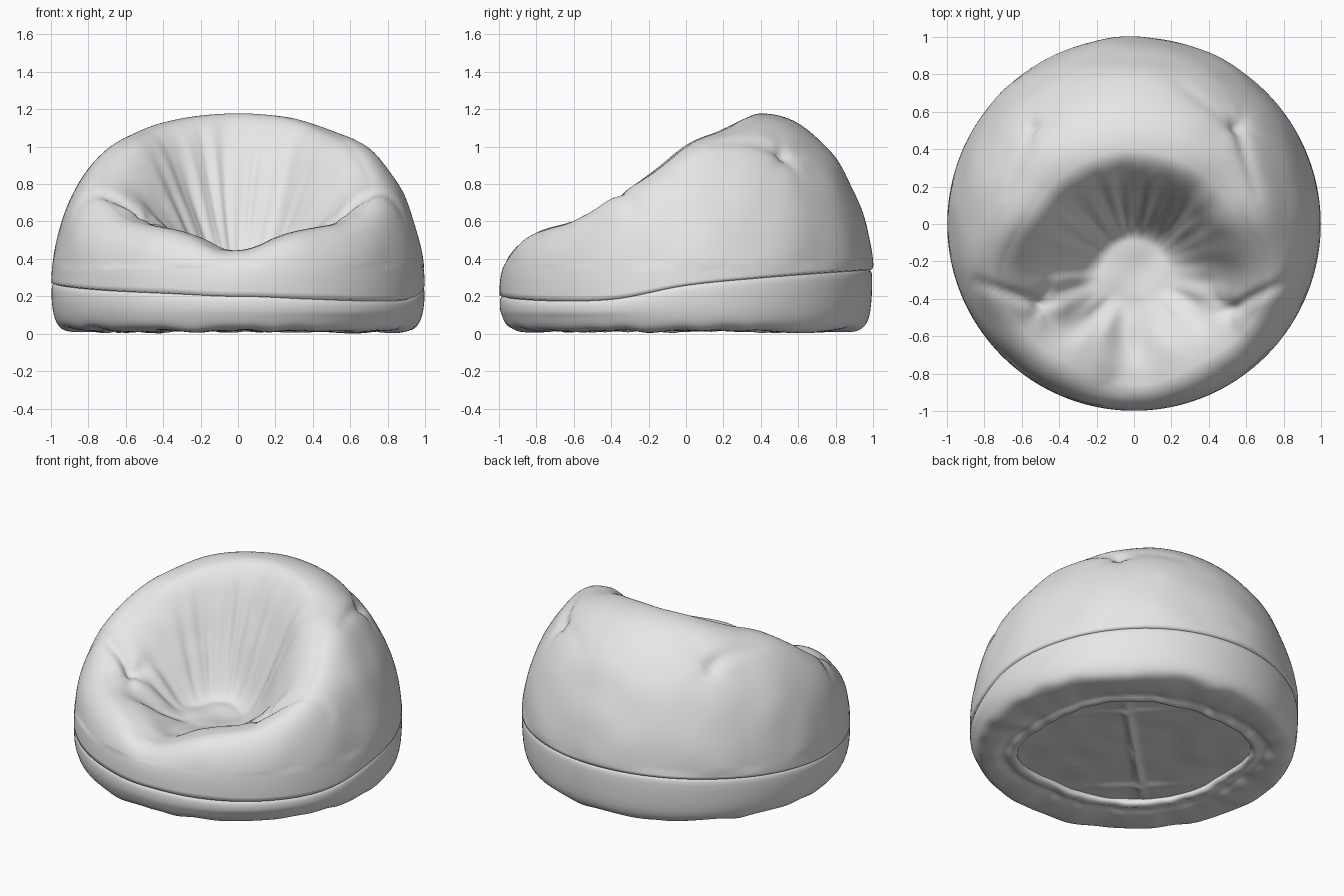
import bpy, bmesh
from math import sin, cos, pi, acos, exp, atan2
from mathutils import Vector, noise

cube = bpy.data.objects.get("Cube")
if cube:
    bpy.data.objects.remove(cube, do_unlink=True)

fabric = bpy.data.materials.new("grey fabric")
fabric.use_nodes = True
fabric.diffuse_color = (0.8, 0.8, 0.8, 1)
fabric.node_tree.nodes["Principled BSDF"].inputs["Base Color"].default_value = (0.8, 0.8, 0.8, 1)

SEGMENTS = 192
SEAT = Vector((0, -0.25, 0.39))

# Values from the back round to the front, evenly spaced in angle
CREST_RADIUS = [0.40, 0.41, 0.45, 0.51, 0.60, 0.77, 0.81, 0.82, 0.86]
CREST_HEIGHT = [1.175, 1.165, 1.14, 1.085, 1.0, 0.785, 0.61, 0.55, 0.45]
SEAM_LEFT = [0.345, 0.34, 0.325, 0.30, 0.262, 0.19, 0.18, 0.19, 0.205]
SEAM_RIGHT = [0.345, 0.34, 0.325, 0.30, 0.275, 0.255, 0.235, 0.22, 0.205]
ROUNDNESS = [1.13, 1.15, 1.18, 1.2, 1.2, 1.0, 0.85, 0.75, 0.7]


def around(values, theta):
    """Smooth value at an angle, mirrored at the back and front."""
    last = len(values) - 1
    f = acos(max(-1, min(1, sin(theta)))) / pi * last
    i = min(int(f), last - 1)
    t = f - i
    a, b, c, d = (values[k if 0 <= k <= last else (-k if k < 0 else 2 * last - k)]
                  for k in range(i - 1, i + 3))
    return b + t * ((c - a) + t * ((2 * a - 5 * b + 4 * c - d) + t * (3 * (b - c) + d - a))) / 2


def seam_height(theta):
    return around(SEAM_LEFT if cos(theta) > 0 else SEAM_RIGHT, theta)


def polar(r, theta, z):
    return Vector((r * cos(theta), r * sin(theta), z))


def loft(rings):
    """Bmesh skin over rings of points that run from the top outward and down."""
    bm = bmesh.new()
    grid = [[bm.verts.new(p) for p in ring] for ring in rings]
    for upper, lower in zip(grid, grid[1:]):
        for j in range(SEGMENTS):
            k = (j + 1) % SEGMENTS
            bm.faces.new((upper[j], lower[j], lower[k], upper[k]))
    bmesh.ops.remove_doubles(bm, verts=bm.verts, dist=1e-5)
    bm.normal_update()
    return bm


def ring(point):
    return [point(2 * pi * j / SEGMENTS) for j in range(SEGMENTS)]


def finish(bm, name):
    mesh = bpy.data.meshes.new(name)
    bm.to_mesh(mesh)
    bm.free()
    mesh.materials.append(fabric)
    mesh.polygons.foreach_set("use_smooth", [True] * len(mesh.polygons))
    obj = bpy.data.objects.new(name, mesh)
    bpy.context.collection.objects.link(obj)
    return obj


def tuft(bm, x, y, depth, size, folds):
    """Pull the cloth in at one point, with folds radiating from it."""
    centre = min(bm.verts, key=lambda v: (v.co.x - x) ** 2 + (v.co.y - y) ** 2)
    origin, n = centre.co.copy(), centre.normal.copy()
    u = n.cross(Vector((0, 0, 1))).normalized()
    w = n.cross(u)
    for v in bm.verts:
        delta = v.co - origin
        d = delta.length
        if d < 6 * size:
            angle = atan2(delta.dot(w), delta.dot(u))
            crease = 0.3 * depth * cos(folds * angle) * (d / size) * exp(-d / size)
            v.co += n * (crease - 0.7 * depth * exp(-(d / size) ** 2) - 0.3 * depth * exp(-d / size / 1.5))


def fold(bm, start, end, depth, width):
    """Press a crease into the top of the cloth, fading along its length."""
    a, along = Vector(start), Vector(end) - Vector(start)
    for v in bm.verts:
        if v.co.z > 0.45:
            t = max(0, min(1, (v.co.xy - a).dot(along) / along.length_squared))
            d = (v.co.xy - a - along * t).length
            v.co -= v.normal * depth * (1 - t) ** 0.5 * exp(-(d / width) ** 2)


# Bag: scooped seat, rounded crest and outer wall down to the seam
def seat_point(s, theta):
    crest = polar(around(CREST_RADIUS, theta), theta, around(CREST_HEIGHT, theta))
    p = crest.lerp(SEAT, s)
    t = min(s ** 1.15 / 0.72, 1)
    p.z = SEAT.z + (crest.z - SEAT.z) * (1 - t * t * (3 - 2 * t))
    # Pleats running down the backrest, fading out on the seat
    pleat = noise.noise(Vector((5 * cos(theta), 5 * sin(theta), 2 * s)))
    p.z += 0.035 * pleat * sin(pi * t) ** 2 + 0.02 * noise.noise(p * 5) * t
    return p


def wall_point(t, theta):
    r, top, low = around(CREST_RADIUS, theta), around(CREST_HEIGHT, theta), seam_height(theta)
    height = max(cos(t), 0) ** around(ROUNDNESS, theta)
    return polar(r + (0.997 - r) * sin(t), theta, low + (top - low) * height)


rings = [ring(lambda a: seat_point(1 - i / 44, a)) for i in range(45)]
rings += [ring(lambda a: wall_point(pi / 2 * i / 44, a)) for i in range(1, 45)]
rings.append(ring(lambda a: polar(0.978, a, seam_height(a) - 0.006)))
bag = loft(rings)
for v in bag.verts:
    if v.co.z > 0.36:
        v.co += v.normal * 0.01 * noise.noise(v.co * 4)
for start, end, depth, width in [((0.5, -0.46), (0.9, -0.27), 0.03, 0.03),
                                 ((-0.49, -0.43), (-0.88, -0.3), 0.03, 0.03),
                                 ((0.55, 0.52), (0.2, 0.78), 0.012, 0.03),
                                 ((0.55, 0.52), (0.67, 0.12), 0.015, 0.03),
                                 ((-0.55, 0.52), (-0.7, 0.12), 0.015, 0.03)]:
    fold(bag, start, end, depth, width)
for x, y, depth, size, folds in [(0.55, 0.52, 0.025, 0.06, 5), (-0.55, 0.52, 0.02, 0.06, 4),
                                 (0.5, -0.46, 0.035, 0.07, 5), (-0.49, -0.43, 0.035, 0.07, 5),
                                 (-0.1, -0.86, 0.015, 0.08, 3)]:
    tuft(bag, x, y, depth, size, folds)
finish(bag, "bean_bag_body")


# Base band: wall below the seam, turning under to a gathered hem
def hem_radius(theta):
    return 0.62 + 0.1 * abs(cos(theta + pi / 4)) ** 10


def band_point(i, theta):
    seam = seam_height(theta)
    wall = [(0.975, seam), (0.99, seam - 0.008), (0.997, seam - 0.03),
            (0.995, seam * 0.6), (0.985, 0.1), (0.968, 0.055), (0.945, 0.028), (0.91, 0.017)]
    hem = hem_radius(theta)
    under = [(0.86, 0.013), (hem + 0.12, 0.014), (hem + 0.09, 0.03), (hem + 0.06, 0.03),
             (hem + 0.03, 0.01), (hem, 0.014), (hem - 0.015, 0.03), (hem, 0.06)]
    r, z = (wall + under)[i]
    if i > 5:
        z += 0.016 * noise.noise(Vector((6 * cos(theta), 6 * sin(theta), r * 4)))
    return polar(r, theta, max(z, 0))


band = loft([ring(lambda a: band_point(i, a)) for i in range(16)])
band_obj = finish(band, "base_band")
smooth = band_obj.modifiers.new("soft cloth", 'SUBSURF')
smooth.levels = smooth.render_levels = 1


# Underside panel: recessed cloth with a raised centre seam and two cross folds
def panel_point(f, theta):
    p = polar((hem_radius(theta) + 0.02) * f, theta, 0.05)
    across, along = (p.x - p.y) / 2 ** 0.5, (p.x + p.y) / 2 ** 0.5
    ridge = exp(-(across / 0.025) ** 2) + 0.6 * exp(-((abs(along) - 0.45) / 0.025) ** 2)
    p.z -= 0.022 * ridge * (1 - f ** 4)
    p.z += 0.015 * noise.noise(p * 5)
    return p


panel = loft([ring(lambda a: panel_point(1 - i / 32, a)) for i in range(33)])
finish(panel, "underside_panel")
